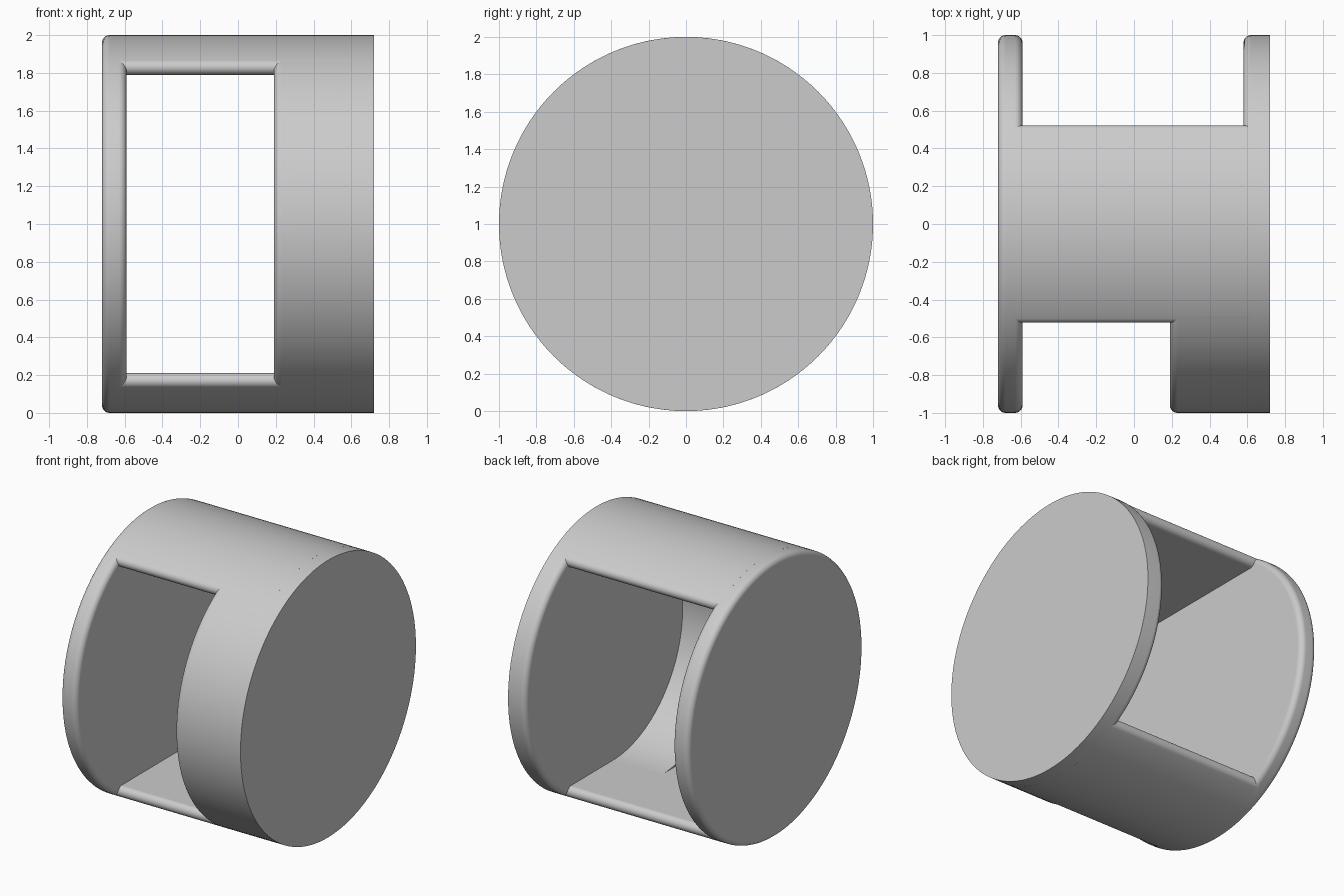
import bpy, bmesh
from math import sin, cos, pi, sqrt, atan2
from mathutils import Matrix, Vector

if "Cube" in bpy.data.objects:
    bpy.data.objects.remove(bpy.data.objects["Cube"])

R = 1.0            # outer radius
INNER = 0.79       # cavity radius and half height
FILLET = 0.04
LEFT, RIGHT = -0.72, 0.72
CAVITY_LEFT, CAVITY_RIGHT = -0.59, 0.58
WINDOW_EDGE = 0.19

grey = bpy.data.materials.new("light_grey")
grey.use_nodes = True
colour = (0.6, 0.6, 0.6, 1)
grey.diffuse_color = colour
grey.node_tree.nodes["Principled BSDF"].inputs["Base Color"].default_value = colour


def arc(cx, cy, r, a0, a1, n):
    return [(cx + r * cos(a0 + (a1 - a0) * i / n), cy + r * sin(a0 + (a1 - a0) * i / n))
            for i in range(n + 1)]


def finish(bm, name):
    bmesh.ops.remove_doubles(bm, verts=bm.verts, dist=1e-5)
    bmesh.ops.recalc_face_normals(bm, faces=bm.faces)
    bmesh.ops.translate(bm, verts=bm.verts, vec=(0, 0, R))
    mesh = bpy.data.meshes.new(name)
    bm.to_mesh(mesh)
    bm.free()
    mesh.materials.append(grey)
    ob = bpy.data.objects.new(name, mesh)
    bpy.context.collection.objects.link(ob)
    bpy.ops.object.select_all(action='DESELECT')
    ob.select_set(True)
    bpy.context.view_layer.objects.active = ob
    bpy.ops.object.shade_smooth_by_angle(angle=pi / 6)
    weighted = ob.modifiers.new("even_shading", 'WEIGHTED_NORMAL')
    weighted.keep_sharp = True
    return ob


def lathe(name, profile, angle, steps, closed=False):
    """Turn an (x, radius) profile about the x axis, from the top over the front."""
    bm = bmesh.new()
    verts = [bm.verts.new((x, 0, r)) for x, r in profile]
    edges = [bm.edges.new(pair) for pair in zip(verts, verts[1:])]
    if closed:
        edges.append(bm.edges.new((verts[-1], verts[0])))
    bmesh.ops.spin(bm, geom=verts + edges, axis=(1, 0, 0), cent=(0, 0, 0),
                   angle=angle, steps=steps)
    if closed:
        bmesh.ops.holes_fill(bm, edges=bm.edges, sides=0)
    return finish(bm, name)


def rim(x, a0, a1):
    return arc(x, R - FILLET, FILLET, a0, a1, 6)


# End discs: the left one is rounded on both rims, the right one only inside
lathe("left_disc", [(LEFT, 0)] + rim(LEFT + FILLET, pi, pi / 2)
      + rim(CAVITY_LEFT - FILLET, pi / 2, 0) + [(CAVITY_LEFT, 0)], 2 * pi, 128)
lathe("right_disc", [(CAVITY_RIGHT, 0)] + rim(CAVITY_RIGHT + FILLET, pi, pi / 2)
      + [(RIGHT, R), (RIGHT, 0)], 2 * pi, 128)

# Curved front wall beside the window
wall_end = CAVITY_RIGHT + FILLET
lathe("front_wall", [(WINDOW_EDGE, INNER)] + rim(WINDOW_EDGE + FILLET, pi, pi / 2)
      + [(wall_end, R), (wall_end, INNER)], pi, 64, closed=True)

# Upper and lower shells: circle segments with rounded long edges
fz = INNER + FILLET
fy = sqrt((R - FILLET) ** 2 - fz ** 2)
tangent = atan2(fz, fy)
half = arc(fy, fz, FILLET, -pi / 2, tangent, 10)
outline = half + arc(0, 0, R, tangent, pi - tangent, 40)[1:-1]
outline += [(-y, z) for y, z in reversed(half)]
x0, x1 = CAVITY_LEFT - FILLET, CAVITY_RIGHT + FILLET
for name, side in (("upper_shell", 1), ("lower_shell", -1)):
    bm = bmesh.new()
    face = bm.faces.new([bm.verts.new((x0, y, side * z)) for y, z in outline])
    grown = bmesh.ops.extrude_face_region(bm, geom=[face], use_keep_orig=True)["geom"]
    bmesh.ops.translate(bm, vec=(x1 - x0, 0, 0),
                        verts=[v for v in grown if isinstance(v, bmesh.types.BMVert)])
    finish(bm, name)
